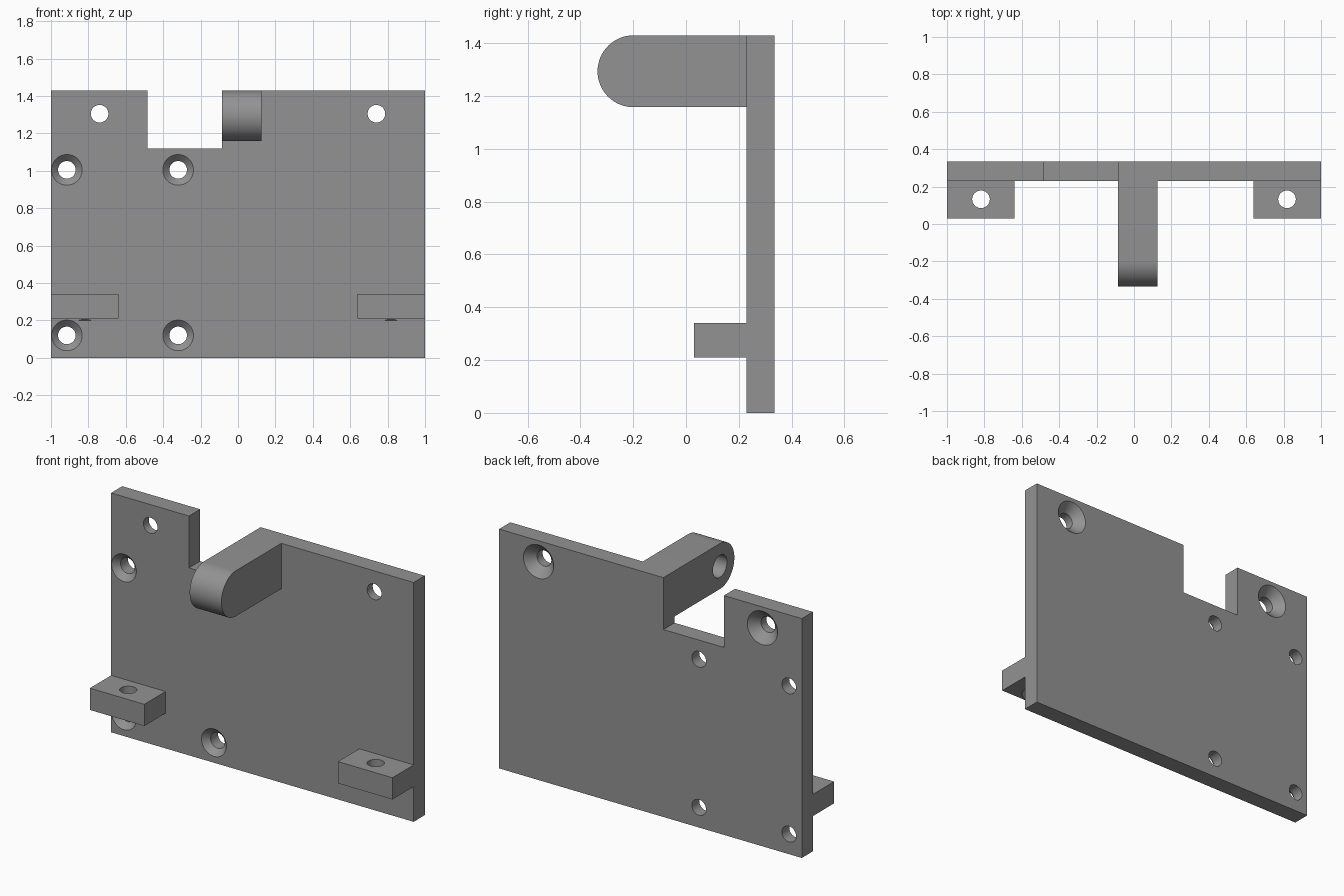
import bpy, bmesh, math
from mathutils import Matrix, Vector

if "Cube" in bpy.data.objects:
    bpy.data.objects.remove(bpy.data.objects["Cube"])

grey = bpy.data.materials.new("plain grey")
grey.diffuse_color = (0.29, 0.29, 0.29, 1)
grey.use_nodes = True
grey.node_tree.nodes["Principled BSDF"].inputs["Base Color"].default_value = grey.diffuse_color

Y0, Y1 = 0.23, 0.335      # plate front and back


def make(name, bm):
    bmesh.ops.recalc_face_normals(bm, faces=bm.faces)
    me = bpy.data.meshes.new(name)
    bm.to_mesh(me)
    bm.free()
    me.materials.append(grey)
    ob = bpy.data.objects.new(name, me)
    bpy.context.collection.objects.link(ob)
    return ob


def prism(name, pts, offset):
    """Extrude a planar outline along an offset vector."""
    bm = bmesh.new()
    face = bm.faces.new([bm.verts.new(p) for p in pts])
    ext = bmesh.ops.extrude_face_region(bm, geom=[face])
    vs = [g for g in ext["geom"] if isinstance(g, bmesh.types.BMVert)]
    bmesh.ops.translate(bm, verts=vs, vec=offset)
    return make(name, bm)


def drill(name, start, axis, profile, n=48):
    """Turned cutter: profile is (distance along axis, radius) pairs."""
    bm = bmesh.new()
    rot = Vector((0, 0, 1)).rotation_difference(Vector(axis)).to_matrix().to_4x4()
    rings = [[bm.verts.new((r * math.cos(2 * math.pi * i / n),
                            r * math.sin(2 * math.pi * i / n), d)) for i in range(n)]
             for d, r in profile]
    for a, b in zip(rings, rings[1:]):
        for i in range(n):
            j = (i + 1) % n
            bm.faces.new((a[i], a[j], b[j], b[i]))
    bm.faces.new(rings[0])
    bm.faces.new(rings[-1])
    bm.transform(Matrix.Translation(start) @ rot)
    return make(name, bm)


def countersink(name, start, axis, r, wide, length):
    """Through hole with a 90 degree conical mouth at the start point."""
    e = 0.01
    return drill(name, start, axis, [(-e, wide + e), (wide - r, r), (length, r)])


def combine(target, tool, operation):
    mod = target.modifiers.new(operation, 'BOOLEAN')
    mod.operation, mod.solver, mod.object = operation, 'EXACT', tool
    bpy.context.view_layer.objects.active = target
    bpy.ops.object.modifier_apply(modifier=mod.name)
    bpy.data.objects.remove(tool)


# Upright plate with the notch in its top edge
outline = [(-1, 0), (1, 0), (1, 1.43), (-0.085, 1.43), (-0.085, 1.12),
           (-0.485, 1.12), (-0.485, 1.43), (-1, 1.43)]
plate = prism("mounting_plate", [(x, Y0, z) for x, z in outline], (0, Y1 - Y0, 0))

# Round-ended arm, sunk a little into the plate
R, AY, AZ = 0.136, -0.199, 1.294
arm_pts = [(-0.085, Y0 + 0.05, AZ + R)]
for i in range(33):
    a = math.pi / 2 + math.pi * i / 32
    arm_pts.append((-0.085, AY + R * math.cos(a), AZ + R * math.sin(a)))
arm_pts.append((-0.085, Y0 + 0.05, AZ - R))
combine(plate, prism("arm", arm_pts, (0.21, 0, 0)), 'UNION')

# Tabs low on the front, at both edges
for s in (-1, 1):
    pts = [(s * x, y, 0.21) for x, y in
           ((0.64, 0.03), (1, 0.03), (1, Y0 + 0.05), (0.64, Y0 + 0.05))]
    combine(plate, prism("tab", pts, (0, 0, 0.13)), 'UNION')

# Vertical tab holes, countersunk underneath
for s in (-1, 1):
    combine(plate, countersink("tab_hole", (s * 0.818, 0.132, 0.21), (0, 0, 1),
                               0.047, 0.094, 0.2), 'DIFFERENCE')

# Four plate holes countersunk on the front
for x in (-0.915, -0.32):
    for z in (0.12, 1.005):
        combine(plate, countersink("front_hole", (x, Y0, z), (0, 1, 0),
                                   0.047, 0.082, 0.2), 'DIFFERENCE')

# Two upper holes countersunk on the back
for s in (-1, 1):
    combine(plate, countersink("back_hole", (s * 0.74, Y1, 1.305), (0, -1, 0),
                               0.047, 0.1, 0.2), 'DIFFERENCE')

# Blind pivot hole in the left side of the arm
combine(plate, drill("pivot_hole", (-0.085, AY, AZ), (1, 0, 0),
                     [(-0.02, 0.066), (0.15, 0.066)]), 'DIFFERENCE')

bpy.ops.object.select_all(action='DESELECT')
plate.select_set(True)
bpy.context.view_layer.objects.active = plate
bpy.ops.object.shade_smooth_by_angle(angle=math.radians(30))
